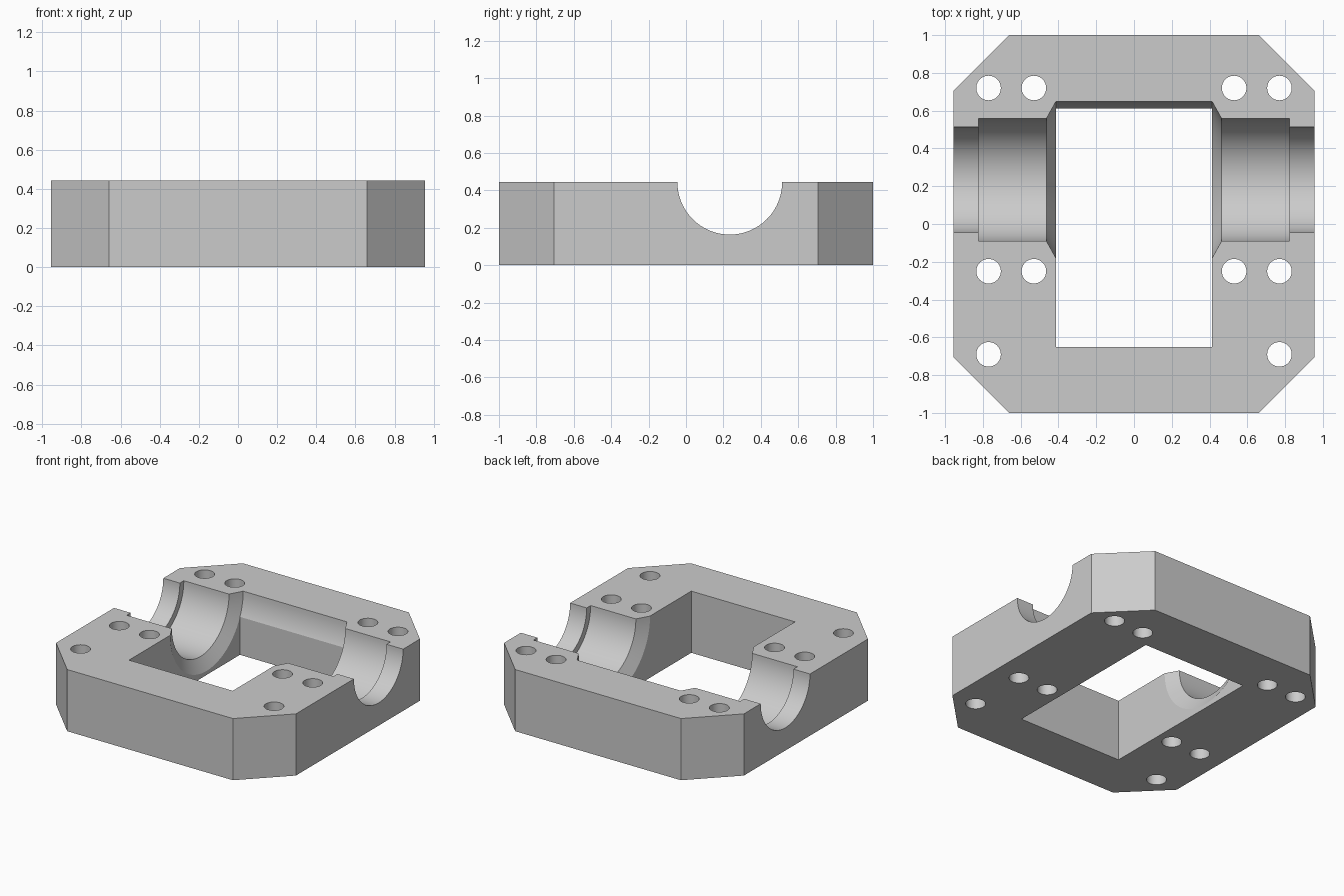
import bpy, bmesh
from math import cos, sin, pi, radians
from mathutils import Matrix

cube = bpy.data.objects.get("Cube")
if cube:
    bpy.data.objects.remove(cube, do_unlink=True)

HEIGHT = 0.444
BORE_Y = 0.234

steel = bpy.data.materials.new("grey metal")
steel.diffuse_color = (0.6, 0.6, 0.6, 1)
steel.use_nodes = True
steel.node_tree.nodes["Principled BSDF"].inputs["Base Color"].default_value = (0.6, 0.6, 0.6, 1)


def make_object(name, bm):
    bmesh.ops.recalc_face_normals(bm, faces=bm.faces[:])
    mesh = bpy.data.meshes.new(name)
    bm.to_mesh(mesh)
    bm.free()
    mesh.materials.append(steel)
    obj = bpy.data.objects.new(name, mesh)
    bpy.context.collection.objects.link(obj)
    return obj


def prism(name, outline, bottom, top):
    bm = bmesh.new()
    face = bm.faces.new([bm.verts.new((x, y, bottom)) for x, y in outline])
    extruded = bmesh.ops.extrude_face_region(bm, geom=[face])["geom"]
    verts = [v for v in extruded if isinstance(v, bmesh.types.BMVert)]
    bmesh.ops.translate(bm, verts=verts, vec=(0, 0, top - bottom))
    return make_object(name, bm)


def turned(name, profile, sides=96):
    """Solid of revolution about the bore axis; profile is (x, radius)."""
    bm = bmesh.new()
    rings = []
    for x, r in profile:
        angles = [2 * pi * i / sides for i in range(sides)]
        rings.append([bm.verts.new((x, BORE_Y + r * cos(a), HEIGHT + r * sin(a))) for a in angles])
    for a, b in zip(rings, rings[1:]):
        for i in range(sides):
            j = (i + 1) % sides
            bm.faces.new((a[i], a[j], b[j], b[i]))
    bm.faces.new(rings[0])
    bm.faces.new(rings[-1])
    return make_object(name, bm)


# Plate with chamfered corners
quarter = [(0.955, 0.705), (0.66, 1.0)]
right_half = [(x, -y) for x, y in reversed(quarter)] + quarter
outline = right_half + [(-x, y) for x, y in reversed(right_half)]
housing = prism("bearing_housing", outline, 0, HEIGHT)

# Rectangular window
window = prism("window_cutter", [(-0.413, -0.65), (0.413, -0.65), (0.413, 0.612), (-0.413, 0.612)], -0.2, 0.8)

# Stepped bore with conical lead-ins and a wide middle
side = [(0.413, 0.415), (0.463, 0.325), (0.823, 0.325), (0.823, 0.28), (1.1, 0.28)]
bore = turned("bore_cutter", [(-x, r) for x, r in reversed(side)] + side)

# Bolt holes
bm = bmesh.new()
for sx in (-1, 1):
    for x, y in ((0.77, 0.72), (0.53, 0.72), (0.77, -0.25), (0.53, -0.25), (0.77, -0.69)):
        bmesh.ops.create_cone(bm, cap_ends=True, segments=40, radius1=0.065, radius2=0.065,
                              depth=1.2, matrix=Matrix.Translation((sx * x, y, 0.2)))
bolts = make_object("bolt_hole_cutter", bm)

# Cut everything and shade
bpy.ops.object.select_all(action='DESELECT')
bpy.context.view_layer.objects.active = housing
housing.select_set(True)
for cutter in (window, bore, bolts):
    cutter.hide_render = True
    mod = housing.modifiers.new(cutter.name, 'BOOLEAN')
    mod.operation = 'DIFFERENCE'
    mod.solver = 'EXACT'
    mod.object = cutter
    bpy.ops.object.modifier_apply(modifier=mod.name)
    bpy.data.objects.remove(cutter, do_unlink=True)
bpy.ops.object.shade_smooth_by_angle(angle=radians(20))
